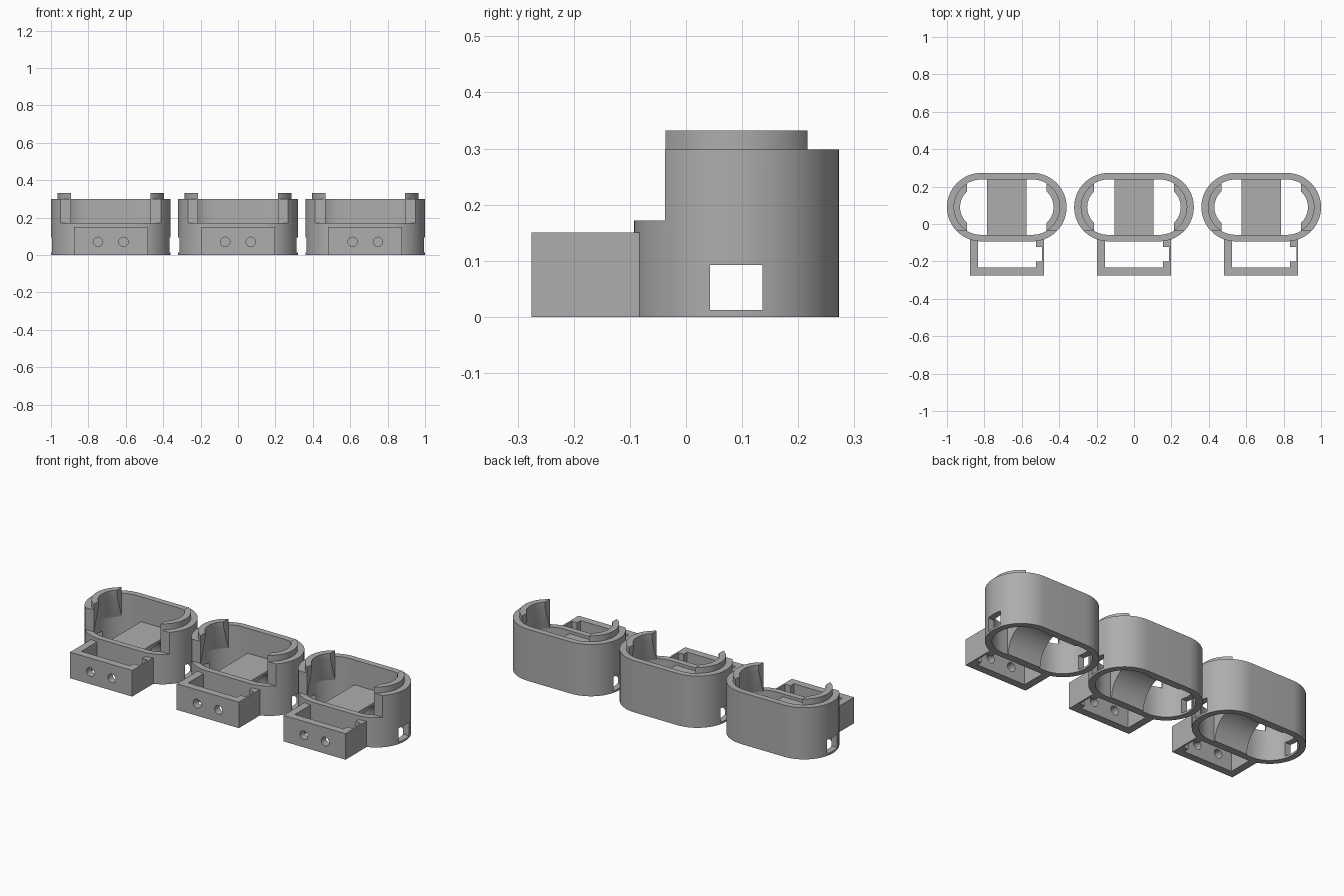
import bpy, bmesh
from math import sin, cos, pi
from mathutils import Vector

if "Cube" in bpy.data.objects:
    bpy.data.objects.remove(bpy.data.objects["Cube"])

grey = bpy.data.materials.new("light_grey")
grey.use_nodes = True
grey.diffuse_color = (0.42, 0.42, 0.42, 1)
grey.node_tree.nodes["Principled BSDF"].inputs["Base Color"].default_value = (0.42, 0.42, 0.42, 1)

HALF = 0.137              # half length of the straight wall
MID = 0.09                # centre line of the cup in y
OUTER, INNER = 0.183, 0.148
CUT = 0.127               # half depth of the raised side walls
PITCH = 0.68


def new_object(name, bm):
    bmesh.ops.recalc_face_normals(bm, faces=bm.faces)
    mesh = bpy.data.meshes.new(name)
    bm.to_mesh(mesh)
    bm.free()
    mesh.materials.append(grey)
    ob = bpy.data.objects.new(name, mesh)
    bpy.context.collection.objects.link(ob)
    return ob


def prism(name, outline, direction):
    """Extrude a closed outline of 3D points along a direction."""
    bm = bmesh.new()
    face = bm.faces.new([bm.verts.new(p) for p in outline])
    ext = bmesh.ops.extrude_face_region(bm, geom=[face])
    moved = [g for g in ext["geom"] if isinstance(g, bmesh.types.BMVert)]
    bmesh.ops.translate(bm, verts=moved, vec=Vector(direction))
    return new_object(name, bm)


def box(name, x0, x1, y0, y1, z0, z1):
    base = [(x0, y0, z0), (x1, y0, z0), (x1, y1, z0), (x0, y1, z0)]
    return prism(name, base, (0, 0, z1 - z0))


def stadium(name, r, z0, z1, n=28):
    pts = []
    for side in (1, -1):
        for i in range(n + 1):
            a = -pi / 2 + pi * i / n
            pts.append((side * (HALF + r * cos(a)), MID + side * r * sin(a), z0))
    return prism(name, pts, (0, 0, z1 - z0))


def boolean(ob, cutter, operation="DIFFERENCE"):
    """Apply a boolean and remove its cutter."""
    mod = ob.modifiers.new("cut", "BOOLEAN")
    mod.operation, mod.solver, mod.object = operation, "EXACT", cutter
    cutter.hide_render = True
    bpy.context.view_layer.update()
    graph = bpy.context.evaluated_depsgraph_get()
    mesh = bpy.data.meshes.new_from_object(ob.evaluated_get(graph))
    ob.modifiers.clear()
    ob.data = mesh
    bpy.data.objects.remove(cutter)


# Cup wall: oval ring, lowered at the front, slotted through both ends
wall = stadium("cup_wall", OUTER, 0, 0.298)
boolean(wall, stadium("bore", INNER, -0.1, 0.5))
boolean(wall, box("front_cut", -0.5, 0.5, -0.3, MID - CUT, 0.172, 0.5))
boolean(wall, box("end_slot", -0.5, 0.5, 0.043, 0.136, 0.012, 0.092))

# Bridge: flat top, arched underside, joining front and back walls
arch = [(-0.105, MID + 0.14 * cos(pi * i / 24), 0.14 * sin(pi * i / 24)) for i in range(25)]
shoulders = [(-0.105, -0.065, 0), (-0.105, -0.065, 0.155),
             (-0.105, 0.245, 0.155), (-0.105, 0.245, 0)]
bridge = prism("arched_bridge", arch + shoulders, (0.21, 0, 0))


# End lips: wedge profile swept round each end, then trimmed square
def lip(name, side, n=28):
    profile = [(0.15, 0.155), (0.113, 0.298), (0.113, 0.332),
               (INNER, 0.332), (INNER, 0.298), (0.15, 0.296)]
    bm = bmesh.new()
    rows = []
    for i in range(n + 1):
        a = -pi / 2 + pi * i / n
        rows.append([bm.verts.new((side * (HALF + r * cos(a)), MID + r * sin(a), z))
                     for r, z in profile])
    k = len(profile)
    for a, b in zip(rows, rows[1:]):
        for j in range(k):
            bm.faces.new((a[j], b[j], b[(j + 1) % k], a[(j + 1) % k]))
    bm.faces.new(rows[0])
    bm.faces.new(rows[-1])
    ob = new_object(name, bm)
    x0, x1 = sorted((side * 0.213, side * 0.5))
    boolean(ob, box("trim", x0, x1, MID - CUT, MID + CUT, 0, 0.5), "INTERSECT")
    return ob


lips = [lip("left_lip", 1), lip("right_lip", -1)]

# Front bracket: open frame with a side pocket and two round holes
bracket = box("front_bracket", -0.198, 0.198, -0.275, -0.07, 0, 0.15)
boolean(bracket, box("frame_hole", -0.155, 0.155, -0.232, 0.1, -0.1, 0.3))
boolean(bracket, box("pocket", 0.1, 0.188, -0.2, -0.122, -0.1, 0.3))
for x in (-0.068, 0.068):
    circle = [(x + 0.025 * cos(2 * pi * i / 32), -0.3, 0.07 + 0.025 * sin(2 * pi * i / 32))
              for i in range(32)]
    boolean(bracket, prism("screw_hole", circle, (0, 0.1, 0)))

# Smooth curves, then repeat the unit three times
parts = [wall, bridge, bracket] + lips
for ob in parts:
    bpy.ops.object.select_all(action="DESELECT")
    ob.select_set(True)
    bpy.context.view_layer.objects.active = ob
    bpy.ops.object.shade_smooth_by_angle(angle=0.5)
for ob in parts:
    for label, x in (("left", PITCH), ("right", -PITCH)):
        twin = ob.copy()
        twin.name = label + "_unit_" + ob.name
        twin.location.x = x
        bpy.context.collection.objects.link(twin)
    ob.name = "middle_unit_" + ob.name
